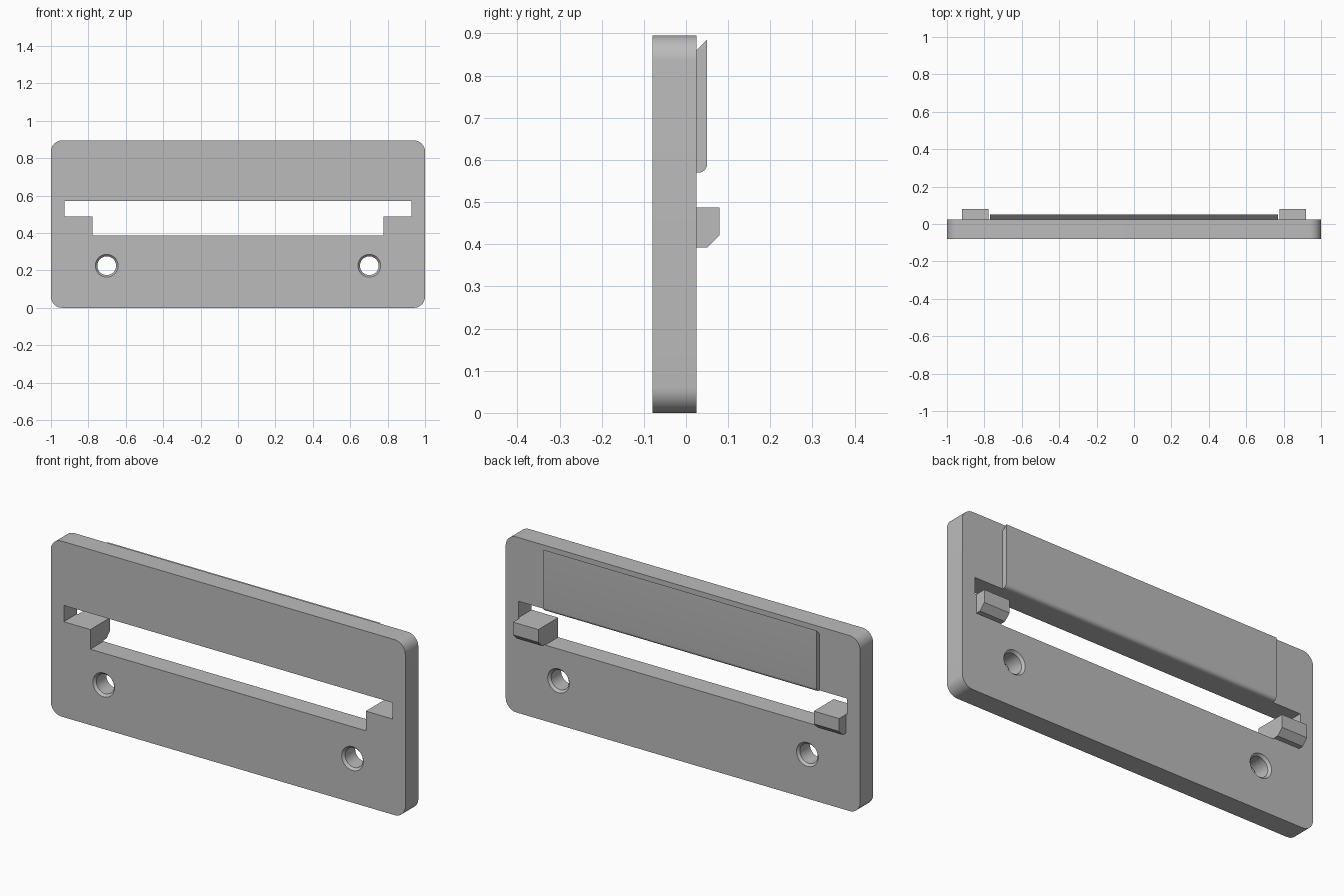
import bpy, bmesh, math
from mathutils import Vector

cube = bpy.data.objects.get("Cube")
if cube:
    bpy.data.objects.remove(cube, do_unlink=True)

grey = bpy.data.materials.new("plain grey")
grey.use_nodes = True
grey.diffuse_color = (0.5, 0.5, 0.5, 1)
grey.node_tree.nodes["Principled BSDF"].inputs["Base Color"].default_value = (0.5, 0.5, 0.5, 1)

FRONT, BACK, TOP = -0.08, 0.025, 0.895
STEP = 0.487      # height of the slot's shoulders
SLOT_TOP = 0.57


def finish(name, bm):
    bmesh.ops.recalc_face_normals(bm, faces=bm.faces)
    mesh = bpy.data.meshes.new(name)
    bm.to_mesh(mesh)
    bm.free()
    mesh.materials.append(grey)
    obj = bpy.data.objects.new(name, mesh)
    bpy.context.collection.objects.link(obj)
    return obj


def prism(name, points, axis, lo, hi):
    """Extrude a profile: (x, z) points along y, or (y, z) points along x."""
    bm = bmesh.new()
    place = (lambda a, b: (a, lo, b)) if axis == "y" else (lambda a, b: (lo, a, b))
    face = bm.faces.new([bm.verts.new(place(a, b)) for a, b in points])
    new = bmesh.ops.extrude_face_region(bm, geom=[face])["geom"]
    move = Vector((0, hi - lo, 0)) if axis == "y" else Vector((hi - lo, 0, 0))
    bmesh.ops.translate(bm, vec=move, verts=[v for v in new if isinstance(v, bmesh.types.BMVert)])
    return finish(name, bm)


def arc(cx, cz, r, start, steps=10):
    """Quarter circle, anticlockwise from start degrees."""
    angles = [math.radians(start + 90 * i / steps) for i in range(steps + 1)]
    return [(cx + r * math.cos(a), cz + r * math.sin(a)) for a in angles]


def hole_cutter(x, z):
    """Lathed drill shape, countersunk at both ends."""
    wide, narrow, sink, over = 0.06, 0.05, 0.012, 0.01
    stations = [(FRONT - over, wide + over), (FRONT + sink, narrow),
                (BACK - sink, narrow), (BACK + over, wide + over)]
    bm = bmesh.new()
    rings, n = [], 40
    for y, r in stations:
        rings.append([bm.verts.new((x + r * math.cos(math.tau * i / n), y,
                                    z + r * math.sin(math.tau * i / n))) for i in range(n)])
    for a, b in zip(rings, rings[1:]):
        for i in range(n):
            j = (i + 1) % n
            bm.faces.new((a[i], a[j], b[j], b[i]))
    bm.faces.new(rings[0])
    bm.faces.new(rings[-1])
    return finish("hole_cutter", bm)


def cut(target, cutter):
    mod = target.modifiers.new("cut", "BOOLEAN")
    mod.operation, mod.solver, mod.object = "DIFFERENCE", "EXACT", cutter
    bpy.context.view_layer.objects.active = target
    bpy.ops.object.modifier_apply(modifier=mod.name)
    bpy.data.objects.remove(cutter, do_unlink=True)


# Rounded plate
r = 0.06
outline = (arc(1 - r, TOP - r, r, 0) + arc(r - 1, TOP - r, r, 90)
           + arc(r - 1, r, r, 180) + arc(1 - r, r, r, 270))
plate = prism("plate", outline, "y", FRONT, BACK)

# Stepped slot and the two screw holes
right_half = [(0.777, 0.387), (0.777, STEP), (0.927, STEP), (0.927, SLOT_TOP)]
slot = right_half + [(-x, z) for x, z in reversed(right_half)]
cut(plate, prism("slot_cutter", slot, "y", FRONT - 0.1, BACK + 0.1))
for side in (-1, 1):
    cut(plate, hole_cutter(side * 0.702, 0.225))

# Raised lip on the back: undercut top, rounded bottom
lip_back, lip_r = 0.05, 0.02
lip_profile = ([(BACK, SLOT_TOP)] + arc(lip_back - lip_r, SLOT_TOP + lip_r, lip_r, 270, 8)
               + [(lip_back, 0.885), (BACK, 0.86)])
parts = [plate, prism("back_lip", lip_profile, "x", -0.77, 0.77)]

# Chamfered hooks under the slot's shoulders
hook_profile = [(BACK, 0.392), (0.05, 0.392), (0.08, 0.422), (0.08, STEP), (BACK, STEP)]
for name, side in (("left_hook", 1), ("right_hook", -1)):
    lo, hi = sorted((side * 0.777, side * 0.92))
    parts.append(prism(name, hook_profile, "x", lo, hi))

# Smooth the round surfaces, keep edges crisp
bpy.ops.object.select_all(action="DESELECT")
for obj in parts:
    obj.select_set(True)
bpy.context.view_layer.objects.active = plate
bpy.ops.object.shade_smooth_by_angle(angle=math.radians(30))
